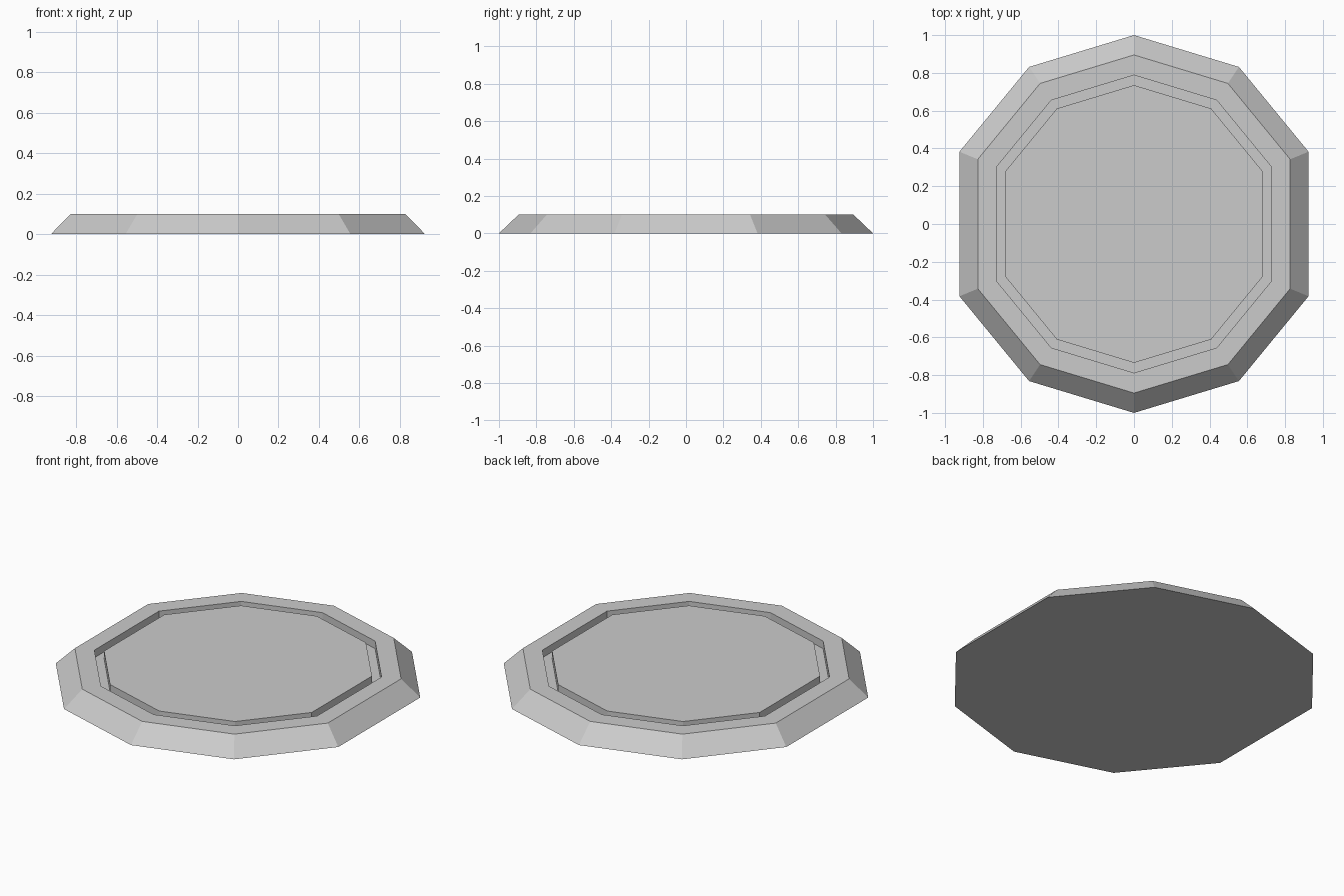
import bpy
import bmesh
from math import cos, sin, radians

cube = bpy.data.objects.get("Cube")
if cube:
    bpy.data.objects.remove(cube, do_unlink=True)

# Plain grey material
grey = bpy.data.materials.new("plain_grey")
grey.use_nodes = True
colour = (0.6, 0.6, 0.6, 1)
grey.diffuse_color = colour
grey.node_tree.nodes["Principled BSDF"].inputs["Base Color"].default_value = colour

# Ten-sided outline: even steps around each end, with longer straight sides
STEP = 33.75
angles = [radians(end + k * STEP) for end in (90, 270) for k in range(-2, 3)]

# Radius and height from the base, over the bevel and rim, through the groove
PROFILE = [(1.0, 0), (0.895, 0.1), (0.788, 0.1),
           (0.788, 0.055), (0.735, 0.055), (0.735, 0.1)]

bm = bmesh.new()
rings = [[bm.verts.new((r * cos(a), r * sin(a), z)) for a in angles]
         for r, z in PROFILE]

# Sides between neighbouring rings
count = len(angles)
for low, high in zip(rings, rings[1:]):
    for i in range(count):
        j = (i + 1) % count
        bm.faces.new((low[i], low[j], high[j], high[i]))

# Underside and raised centre panel
bm.faces.new(rings[0][::-1])
bm.faces.new(rings[-1])
bmesh.ops.recalc_face_normals(bm, faces=bm.faces)

mesh = bpy.data.meshes.new("grooved_base")
bm.to_mesh(mesh)
bm.free()
mesh.materials.append(grey)
base = bpy.data.objects.new("grooved_base", mesh)
bpy.context.collection.objects.link(base)
